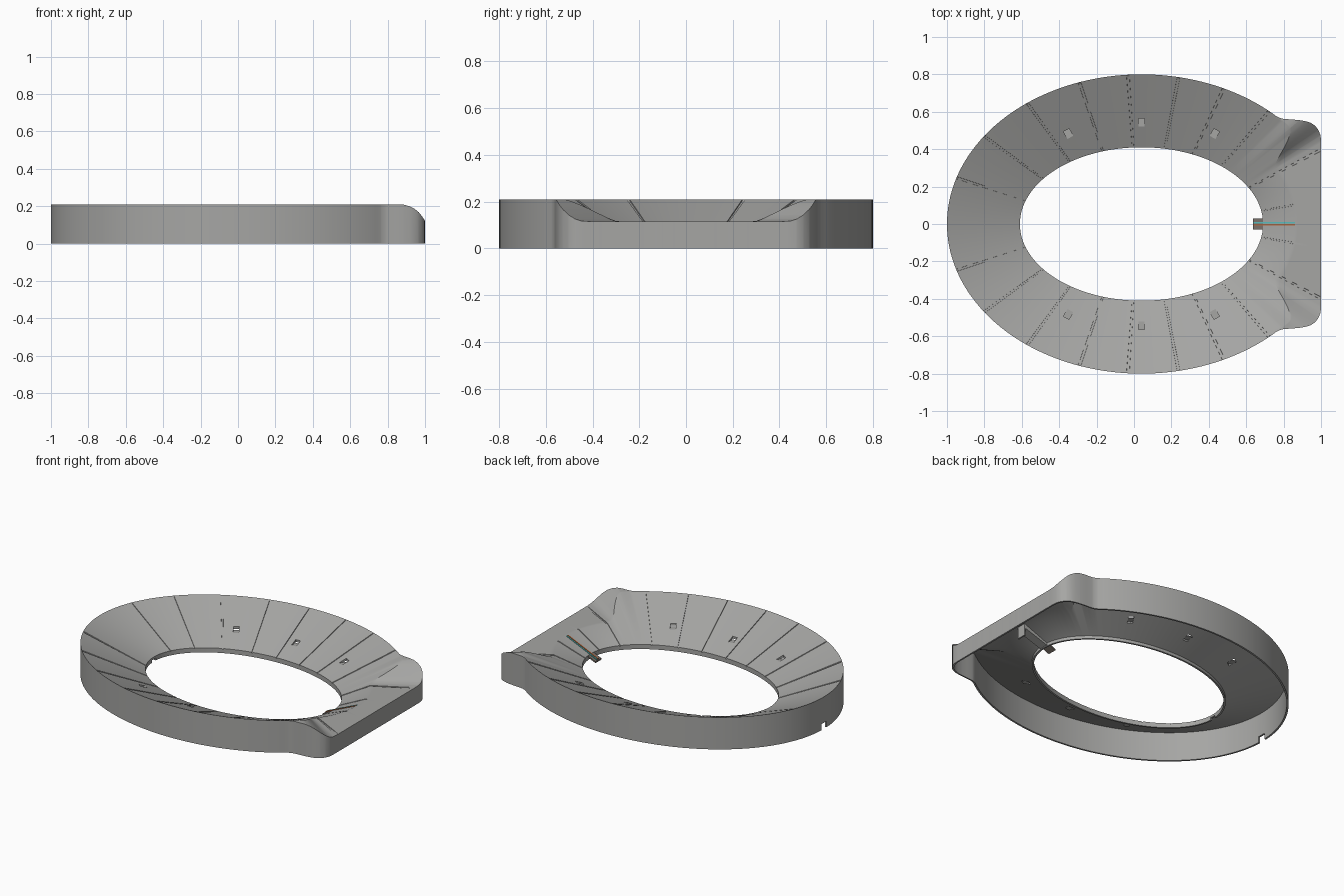
import bpy, bmesh, math
from mathutils import Vector

if "Cube" in bpy.data.objects:
    bpy.data.objects.remove(bpy.data.objects["Cube"])

CX, Z_IN, RISE = 0.04, 0.04, 0.17
GREY = (0.38, 0.38, 0.37, 1)


def ray(theta, t):
    """Plan position: t=0 is the inner oval, t=1 the outer oval."""
    return (CX + (0.65 + 0.39 * t) * math.cos(theta), (0.41 + 0.39 * t) * math.sin(theta))


def to_ray(x, y):
    lo, hi = 0.0, 3.0
    for _ in range(40):
        t = (lo + hi) / 2
        if ((x - CX) / (0.65 + 0.39 * t)) ** 2 + (y / (0.41 + 0.39 * t)) ** 2 > 1:
            lo = t
        else:
            hi = t
    return math.atan2(y / (0.41 + 0.39 * t), (x - CX) / (0.65 + 0.39 * t)), t


# Outline of the squared end: x, y, top height
END = [(1, 0.45 * i / 10, 0.115) for i in range(10)] + [
    (1, 0.45, 0.118), (0.997, 0.475, 0.126), (0.986, 0.502, 0.143), (0.968, 0.526, 0.166),
    (0.945, 0.541, 0.185), (0.915, 0.55, 0.2), (0.885, 0.555, 0.208), (0.855, 0.558, 0.21),
    (0.81, 0.561, 0.21), (0.788, 0.564, 0.21), (0.765, 0.574, 0.21)]
TABLE = [to_ray(x, y) + (z,) for x, y, z in END]


def rim(theta):
    """Rim distance t and rim height for an angle."""
    a = abs(math.atan2(math.sin(theta), math.cos(theta)))
    for (a0, t0, z0), (a1, t1, z1) in zip(TABLE, TABLE[1:]):
        if a0 - 1e-9 <= a <= a1:
            f = (a - a0) / (a1 - a0)
            return t0 + f * (t1 - t0), z0 + f * (z1 - z0)
    return 1.0, Z_IN + RISE


def paint(ob, name, colour):
    m = bpy.data.materials.get(name) or bpy.data.materials.new(name)
    m.diffuse_color = colour
    m.use_nodes = True
    m.node_tree.nodes["Principled BSDF"].inputs["Base Color"].default_value = m.diffuse_color
    ob.data.materials.append(m)


def make_object(name, bm):
    bmesh.ops.recalc_face_normals(bm, faces=bm.faces)
    me = bpy.data.meshes.new(name)
    bm.to_mesh(me)
    bm.free()
    ob = bpy.data.objects.new(name, me)
    bpy.context.collection.objects.link(ob)
    return ob


# Columns around the ring: regular steps, end outline, radial grooves
GROOVES = [10, 28, 49, 65, 79, 94, 108.6, 126, 144, 162]
HALF, EDGE = math.radians(0.45), math.radians(0.04)
angles = [math.radians(d) for d in range(-180, 180, 2)]
angles += [s * row[0] for row in TABLE[1:] for s in (1, -1)]
centres = [math.radians(s * g) for g in GROOVES for s in (1, -1)]
angles = [a for a in angles if all(abs(a - c) > HALF * 1.3 for c in centres)]
cols = [(a, 0.0) for a in angles]
for c in centres:
    cols += [(c - HALF, 0), (c - HALF + EDGE, 0.005), (c + HALF - EDGE, 0.005), (c + HALF, 0)]
cols.sort()

# Hollow shell: sloped deck, wall and inner lip
bm = bmesh.new()
rings = []
for a, cut in cols:
    tm, zo = rim(a)
    tc = min((zo - Z_IN) / RISE, tm - 0.04)
    top = lambda t: min(Z_IN + RISE * t, zo)
    flat_cut = 0 if abs(a) < math.radians(12) else cut
    t1, t2 = tc + (tm - tc) * 0.1, tc + (tm - tc) * 0.6
    prof = [(0, 0.01), (0, Z_IN - cut), (tc, top(tc) - cut), (t1, top(t1) - flat_cut),
            (t2, top(t2) - flat_cut), (tm, top(tm)), (tm, 0),
            (tm - 0.03, 0), (tm - 0.03, top(tm - 0.03) - 0.015), (tc - 0.02, top(tc - 0.02) - 0.015),
            (0.03, Z_IN - 0.01), (0.03, 0.01)]
    rings.append([bm.verts.new((*ray(a, t), z)) for t, z in prof])
for r0, r1 in zip(rings, rings[1:] + rings[:1]):
    n = len(r0)
    for i in range(n):
        bm.faces.new((r0[i], r0[(i + 1) % n], r1[(i + 1) % n], r1[i]))
shell = make_object("oval_shell", bm)
paint(shell, "dark_grey", GREY)


def add_box(bm, centre, size, angle=0.0):
    c, s = math.cos(angle), math.sin(angle)
    for v in bmesh.ops.create_cube(bm, size=1)["verts"]:
        x, y, z = (v.co[i] * size[i] for i in range(3))
        v.co = Vector(centre) + Vector((c * x - s * y, s * x + c * y, z))


# Cutters: six deck slots, cable notches in the wall and lip; small plates fill the slots
bm, plates = bmesh.new(), bmesh.new()
for deg, t in ((60.5, 0.37), (90, 0.34), (119.5, 0.37)):
    for s in (1, -1):
        a = math.radians(deg * s)
        x, y = ray(a, t)
        x0, y0 = ray(a, 0)
        turn = math.atan2(y - y0, x - x0)
        add_box(bm, (x, y, 0.1), (0.045, 0.034, 0.16), turn)
        add_box(plates, (x, y, Z_IN + RISE * t - 0.013), (0.046, 0.035, 0.003), turn)
add_box(bm, (-1.0, 0, 0.01), (0.1, 0.055, 0.06))
add_box(bm, (-0.61, 0, 0.01), (0.05, 0.04, 0.03))
cutter = make_object("slot_cutter", bm)
cutter.hide_render = True
cutter.hide_set(True)
paint(make_object("slot_plates", plates), "dark_grey", GREY)
mod = shell.modifiers.new("slots", "BOOLEAN")
mod.operation, mod.solver, mod.object = "DIFFERENCE", "EXACT", cutter
bpy.context.view_layer.objects.active = shell
shell.select_set(True)
bpy.ops.object.modifier_apply(modifier=mod.name)
bpy.ops.object.shade_smooth_by_angle(angle=math.radians(35))


def strip(name, pts, y0, y1, colour):
    """Extrude an xz outline across y."""
    bm = bmesh.new()
    f = bm.faces.new([bm.verts.new((x, y0, z)) for x, z in pts])
    ext = bmesh.ops.extrude_face_region(bm, geom=[f])["geom"]
    for v in ext:
        if isinstance(v, bmesh.types.BMVert):
            v.co.y = y1
    # keep the closing face
    if not f.is_valid:
        bmesh.ops.holes_fill(bm, edges=bm.edges)
    paint(make_object(name, bm), "dark_grey" if colour == GREY else name, colour)


def sloped(xs, lo, hi):
    """Band that follows the deck through the given x positions."""
    deck = [(x, min(Z_IN + RISE * (x - 0.69) / 0.39, 0.112)) for x in xs]
    return [(x, z + lo) for x, z in deck] + [(x, z + hi) for x, z in reversed(deck)]


# Light strip on the slope, its coloured wires and the bracket below
strip("strip_tab", sloped((0.635, 0.70), -0.012, -0.002), -0.03, 0.03, (0.2, 0.17, 0.15, 1))
strip("orange_wire", sloped((0.64, 0.855, 0.89), -0.003, 0.003), -0.008, 0.0, (0.45, 0.14, 0.05, 1))
strip("cyan_wire", sloped((0.64, 0.855, 0.89), -0.003, 0.003), 0.004, 0.012, (0.1, 0.5, 0.5, 1))
strip("strip_bracket", [(0.70, 0.015), (0.865, 0.07), (0.865, 0.02), (0.875, 0.02),
                        (0.875, 0.1), (0.70, 0.03)], -0.03, 0.03, GREY)
